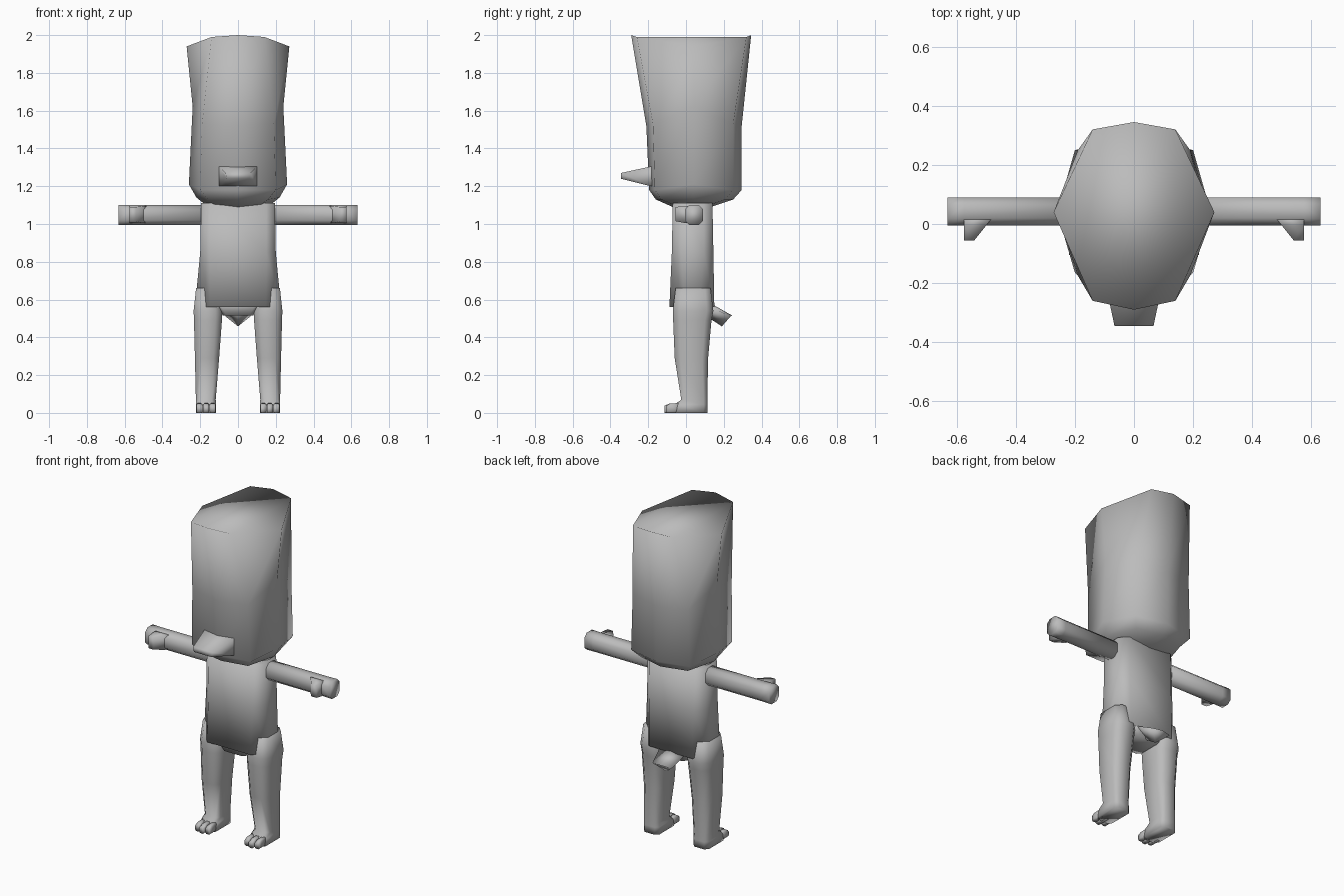
import bpy, bmesh

grey = bpy.data.materials.new("plain_grey")
grey.diffuse_color = (0.5, 0.5, 0.5, 1)


def loft(name, rings):
    """Skin a list of equal-length point rings, cap both ends, shade smooth."""
    bm = bmesh.new()
    loops = [[bm.verts.new(p) for p in ring] for ring in rings]
    n = len(loops[0])
    for a, b in zip(loops, loops[1:]):
        for i in range(n):
            j = (i + 1) % n
            bm.faces.new((a[i], a[j], b[j], b[i]))
    bm.faces.new(loops[0][::-1])
    bm.faces.new(loops[-1])
    bmesh.ops.recalc_face_normals(bm, faces=bm.faces)
    for f in bm.faces:
        f.smooth = True
    me = bpy.data.meshes.new(name)
    bm.to_mesh(me)
    bm.free()
    me.materials.append(grey)
    ob = bpy.data.objects.new(name, me)
    bpy.context.collection.objects.link(ob)
    return ob


def chamfered(u0, u1, v0, v1, b):
    """Rectangle with cut corners, as 8 two-dimensional points."""
    return [(u0 + b, v0), (u1 - b, v0), (u1, v0 + b), (u1, v1 - b),
            (u1 - b, v1), (u0 + b, v1), (u0, v1 - b), (u0, v0 + b)]


def flat(points, z):
    return [(x, y, z) for x, y in points]


def head_ring(front, corner_x, corner_f, side, mid, corner_b, back, z, zc, zs):
    return [(0, front, z), (corner_x, corner_f, zc), (side, mid, zs),
            (corner_x, corner_b, zc), (0, back, z), (-corner_x, corner_b, zc),
            (-side, mid, zs), (-corner_x, corner_f, zc)]


# Head: tall hat-like block, flaring to a wide top with drooping sides
loft("head", [
    head_ring(-0.07, 0.11, -0.05, 0.17, 0.04, 0.11, 0.13, 1.09, 1.095, 1.10),
    head_ring(-0.16, 0.16, -0.13, 0.22, 0.04, 0.21, 0.25, 1.13, 1.13, 1.14),
    head_ring(-0.195, 0.20, -0.165, 0.26, 0.04, 0.25, 0.295, 1.18, 1.18, 1.21),
    head_ring(-0.21, 0.19, -0.175, 0.24, 0.04, 0.25, 0.295, 1.52, 1.53, 1.62),
    head_ring(-0.29, 0.14, -0.26, 0.272, 0.04, 0.32, 0.345, 2.0, 1.99, 1.94),
])

# Beak: tapered wedge
loft("beak", [
    [(-w, y, z0), (w, y, z0), (w * t, y, z1), (-w * t, y, z1)]
    for w, t, y, z0, z1 in [(0.10, 1.0, -0.15, 1.20, 1.31),
                            (0.10, 1.0, -0.185, 1.20, 1.305),
                            (0.06, 1.1, -0.345, 1.24, 1.27)]
])

# Torso: flares toward the hem, with a straight front edge
loft("torso", [flat(chamfered(-w, w, f, b, c), z) for w, f, b, c, z in [
    (0.195, -0.07, 0.14, 0.045, 1.11),
    (0.20, -0.075, 0.145, 0.05, 0.85),
    (0.228, -0.088, 0.15, 0.08, 0.56)]])

# Crotch: small block bridging the legs below the hem
loft("crotch", [flat(chamfered(-0.13, 0.13, -0.06, 0.14, 0.02), 0.60),
                flat(chamfered(-0.08, 0.08, -0.05, 0.13, 0.02), 0.515)])

# Tail: short stub with a pointed underside
loft("tail", [
    [(-0.09, 0.12, 0.565), (0, 0.13, 0.58), (0.09, 0.12, 0.565), (0, 0.11, 0.51)],
    [(-0.065, 0.235, 0.51), (0, 0.245, 0.515), (0.065, 0.235, 0.51), (0, 0.19, 0.458)],
])

for side, s in (("right", 1), ("left", -1)):
    # Leg with foot base
    loft(side + "_leg", [
        [(s * x, y, z) for x, y in chamfered(x0, x1, y0, y1, c)]
        for x0, x1, y0, y1, c, z in [
            (0.11, 0.222, -0.055, 0.13, 0.03, 0.66),
            (0.085, 0.235, -0.07, 0.145, 0.035, 0.54),
            (0.085, 0.233, -0.068, 0.135, 0.035, 0.49),
            (0.10, 0.228, -0.06, 0.117, 0.03, 0.29),
            (0.118, 0.223, -0.025, 0.113, 0.02, 0.07),
            (0.116, 0.223, -0.06, 0.113, 0.02, 0.045),
            (0.116, 0.223, -0.07, 0.113, 0.02, 0.0)]])
    # Three toes
    for i in range(3):
        cx = 0.134 + i * 0.035
        tip = -0.115 if i == 1 else -0.105
        loft(f"{side}_toe_{i + 1}", [
            [(s * x, y, z) for x, z in chamfered(cx - 0.016, cx + 0.016, 0, h, 0.007)]
            for y, h in ((-0.03, 0.052), (-0.085, 0.05), (tip, 0.038))])
    # Arm, stretched straight out, with a blunt hand
    loft(side + "_arm", [
        [(s * x, y, z) for y, z in chamfered(-0.005, 0.09, 0.995, 1.10, c)]
        for x, c in ((0.15, 0.025), (0.575, 0.025), (0.632, 0.022))])
    # Thumb pointing forward
    loft(side + "_thumb", [
        [(s * x0, y, z0), (s * 0.575, y, z0), (s * 0.575, y, z1), (s * x0, y, z1)]
        for x0, y, z0, z1 in ((0.48, 0.02, 1.005, 1.095), (0.50, -0.005, 1.005, 1.095),
                              (0.54, -0.055, 1.015, 1.09))])
